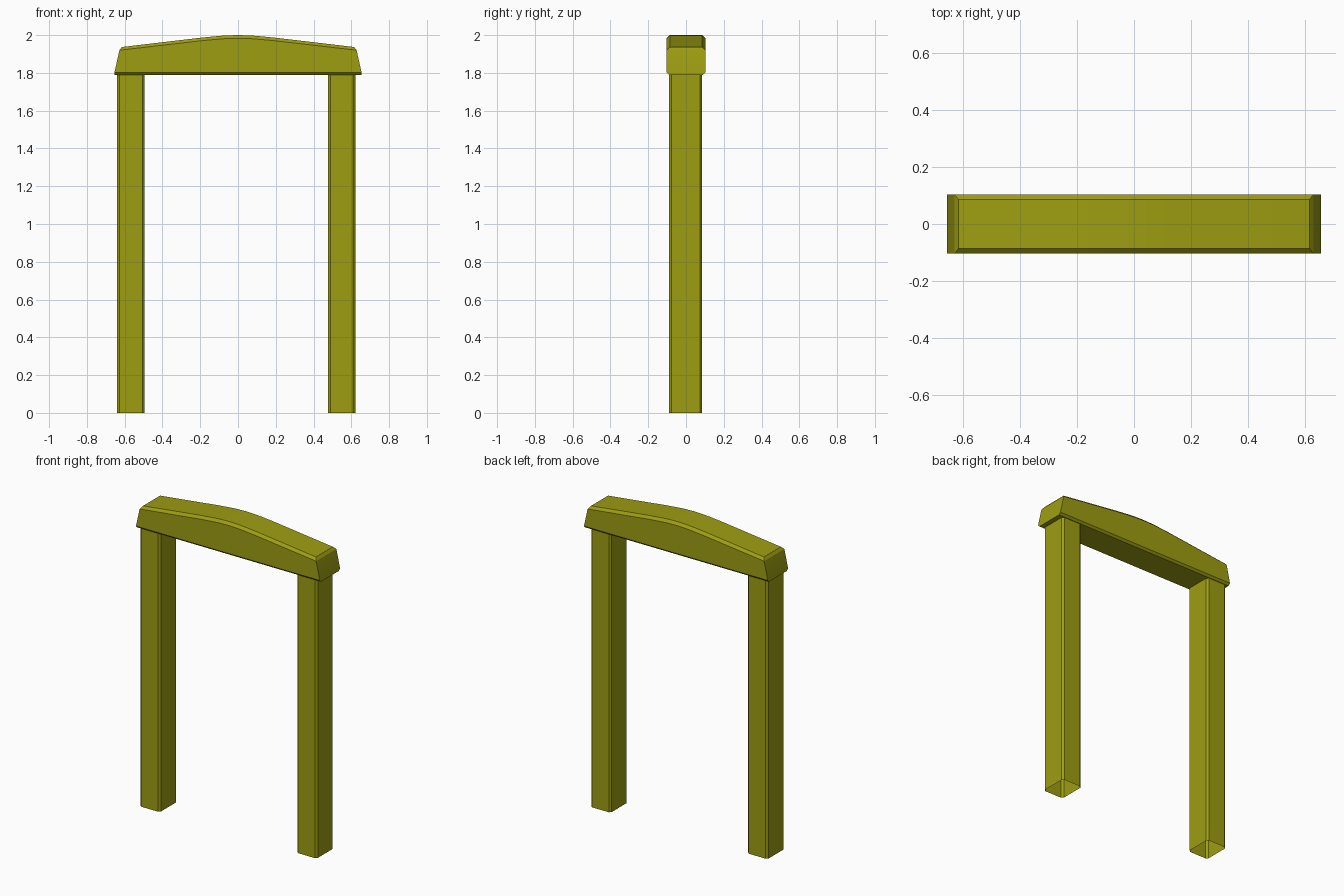
import bpy

if "Cube" in bpy.data.objects:
    bpy.data.objects.remove(bpy.data.objects["Cube"])

paint = bpy.data.materials.new("olive_yellow")
paint.diffuse_color = (0.34, 0.34, 0.006, 1.0)
paint.use_nodes = True
paint.node_tree.nodes["Principled BSDF"].inputs["Base Color"].default_value = paint.diffuse_color


def add_object(name, verts, faces):
    mesh = bpy.data.meshes.new(name)
    mesh.from_pydata(verts, [], faces)
    mesh.materials.append(paint)
    obj = bpy.data.objects.new(name, mesh)
    bpy.context.collection.objects.link(obj)
    return obj


def bridge(rings, count):
    """Quads joining consecutive closed rings of equal vertex count."""
    return [(r * count + i, r * count + (i + 1) % count,
             (r + 1) * count + (i + 1) % count, (r + 1) * count + i)
            for r in range(rings - 1) for i in range(count)]


# Posts: open-ended square tubes with chamfered corners
def add_post(name, cx, cy=-0.0015, hx=0.0725, hy=0.0875, c=0.012, top=1.795):
    outline = [(-hx + c, -hy), (hx - c, -hy), (hx, -hy + c), (hx, hy - c),
               (hx - c, hy), (-hx + c, hy), (-hx, hy - c), (-hx, -hy + c)]
    verts = [(cx + x, cy + y, z) for z in (0, top) for x, y in outline]
    add_object(name, verts, bridge(2, 8))


add_post("left_post", -0.567)
add_post("right_post", 0.549)

# Lintel: stacked rings from the flat underside up to the arched, chamfered top
half_arch = [(0.615, 1.937), (0.2, 1.986), (0.14, 1.992), (0.07, 1.998)]
arch = [(-x, z) for x, z in half_arch] + [(0, 2.0)] + half_arch[::-1]
n = len(arch)


def ring(end_x, half_y, height):
    s = end_x / 0.615
    front = [(x * s, -half_y, height(z)) for x, z in arch]
    return front + [(x, half_y, z) for x, _, z in reversed(front)]


verts = (ring(0.654, 0.09, lambda z: 1.79)
         + ring(0.654, 0.103, lambda z: 1.803)
         + ring(0.628, 0.103, lambda z: z - 0.017)
         + ring(0.615, 0.086, lambda z: z))
faces = bridge(4, 2 * n)
faces.append(tuple(reversed(range(2 * n))))
t = 6 * n
faces += [(t + i, t + i + 1, t + 2 * n - 2 - i, t + 2 * n - 1 - i)
          for i in range(n - 1)]
lintel = add_object("arched_lintel", verts, faces)

# Smooth the gentle arch while keeping the chamfers crisp
bpy.context.view_layer.objects.active = lintel
lintel.select_set(True)
bpy.ops.object.shade_smooth_by_angle(angle=0.35)
